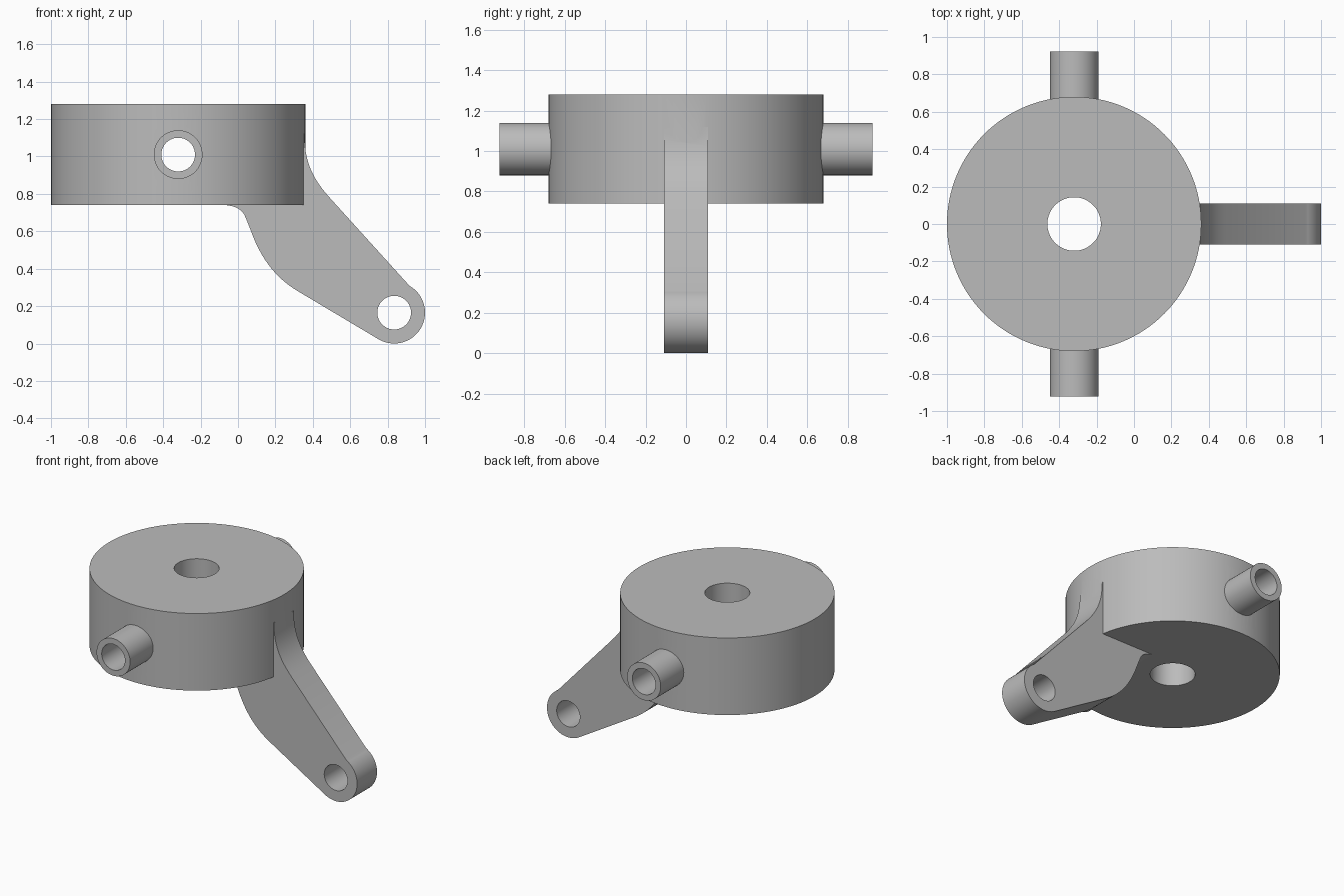
import bpy
import bmesh
from math import cos, sin, radians, pi
from mathutils import Vector
from mathutils.geometry import interpolate_bezier

default = bpy.data.objects.get("Cube")
if default:
    bpy.data.objects.remove(default, do_unlink=True)

HUB_X, PIPE_Z = -0.32, 1.01
EYE = (0.835, 0.165)

grey = bpy.data.materials.new("plain_grey")
grey.use_nodes = True
grey.diffuse_color = (0.5, 0.5, 0.5, 1)
grey.node_tree.nodes["Principled BSDF"].inputs["Base Color"].default_value = (0.5, 0.5, 0.5, 1)


def cylinder(name, radius, depth, location, along_y=False):
    bpy.ops.mesh.primitive_cylinder_add(
        vertices=128, radius=radius, depth=depth, location=location,
        rotation=(pi / 2 if along_y else 0, 0, 0))
    obj = bpy.context.object
    obj.name = name
    obj.data.materials.append(grey)
    return obj


def curve(*points, steps=14):
    return [tuple(p.xy) for p in interpolate_bezier(*[Vector((x, z, 0)) for x, z in points], steps)]


def plate(name, outline, thickness):
    """Extrude an x-z outline along y, centred on y = 0."""
    bm = bmesh.new()
    face = bm.faces.new([bm.verts.new((x, -thickness / 2, z)) for x, z in outline])
    side = bmesh.ops.extrude_face_region(bm, geom=[face])["geom"]
    bmesh.ops.translate(bm, vec=(0, thickness, 0),
                        verts=[v for v in side if isinstance(v, bmesh.types.BMVert)])
    bmesh.ops.recalc_face_normals(bm, faces=bm.faces)
    mesh = bpy.data.meshes.new(name)
    bm.to_mesh(mesh)
    bm.free()
    mesh.materials.append(grey)
    obj = bpy.data.objects.new(name, mesh)
    bpy.context.collection.objects.link(obj)
    return obj


def combine(target, tool, operation):
    mod = target.modifiers.new(operation.lower(), "BOOLEAN")
    mod.operation, mod.solver, mod.object = operation, "EXACT", tool
    bpy.context.view_layer.objects.active = target
    bpy.ops.object.modifier_apply(modifier=mod.name)
    bpy.data.objects.remove(tool, do_unlink=True)


# Round hub and the cross pipe that sticks out at front and back
body = cylinder("hub_with_lever", 0.68, 0.54, (HUB_X, 0, 1.01))
pipe = cylinder("cross_pipe", 0.13, 1.845, (HUB_X, 0, PIPE_Z), True)

# Lever arm: upper sweep, rounded eye end, lower sweep and small fillet
outline = curve((0.355, 1.12), (0.355, 0.97), (0.40, 0.88), (0.49, 0.78))
outline += [(EYE[0] + 0.165 * cos(radians(a)), EYE[1] + 0.165 * sin(radians(a)))
            for a in range(60, -121, -5)]
outline += curve((0.32, 0.28), (0.20, 0.35), (0.12, 0.46), (0.07, 0.60))
outline += curve((0.04, 0.675), (0.025, 0.715), (-0.01, 0.735), (-0.06, 0.739), steps=8)
outline += [(-0.08, 0.80), (0.10, 1.12)]
lever = plate("lever_arm", outline, 0.22)

combine(body, pipe, "UNION")
combine(body, lever, "UNION")

# Bores through hub, pipe and lever eye
for bore in (cylinder("hub_bore", 0.143, 2, (HUB_X, 0, 1.01)),
             cylinder("pipe_bore", 0.09, 3, (HUB_X, 0, PIPE_Z), True),
             cylinder("eye_bore", 0.09, 1, (EYE[0], 0, EYE[1]), True)):
    combine(body, bore, "DIFFERENCE")

bpy.ops.object.select_all(action="DESELECT")
body.select_set(True)
bpy.context.view_layer.objects.active = body
bpy.ops.object.shade_smooth_by_angle(angle=radians(25))
